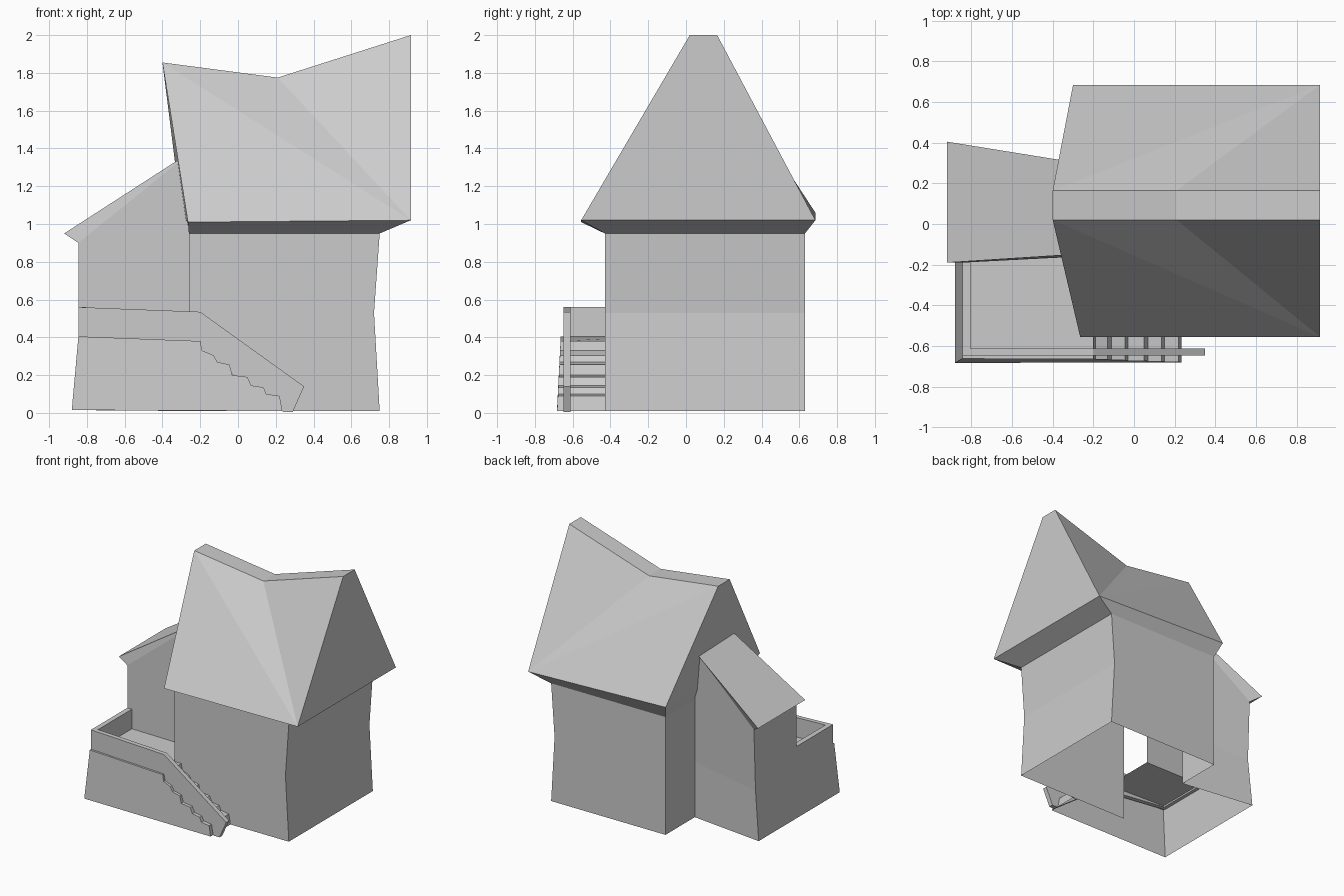
import bpy, bmesh


def make(name, verts, faces):
    """Flat-shaded mesh from a handful of points, normals made consistent."""
    mesh = bpy.data.meshes.new(name)
    mesh.from_pydata(verts, [], faces)
    bm = bmesh.new()
    bm.from_mesh(mesh)
    bmesh.ops.recalc_face_normals(bm, faces=bm.faces)
    bm.to_mesh(mesh)
    bm.free()
    obj = bpy.data.objects.new(name, mesh)
    bpy.context.collection.objects.link(obj)
    return obj


def slab(name, profile, y0, y1):
    """Closed XZ outline extruded along y."""
    n = len(profile)
    verts = [(x, y, z) for y in (y0, y1) for x, z in profile]
    faces = [tuple(range(n)), tuple(range(2 * n - 1, n - 1, -1))]
    faces += [(i, i + n, (i + 1) % n + n, (i + 1) % n) for i in range(n)]
    return make(name, verts, faces)


# Main house walls: open below, pinched on the right, left side open to annex and deck
WALL = [(-0.26, -0.43), (0.75, -0.43), (0.75, 0.63), (-0.26, 0.63), (-0.26, 0.26)]
verts = []
for z, right in ((0.01, 0.75), (0.53, 0.72), (0.95, 0.75)):
    verts += [(right if x > 0 else x, y, z) for x, y in WALL]
faces = [(r + i, r + i + 1, r + i + 6, r + i + 5) for r in (0, 5) for i in range(4)]
make("house_walls", verts, faces)

# Main roof: flared eave, slanted left gable, sagging flat-topped ridge
verts = [(x, y, 0.95) for x, y in WALL[:4]]
verts += [(-0.265, -0.555, 1.01), (0.915, -0.555, 1.02),
          (0.915, 0.685, 1.02), (-0.30, 0.685, 1.06)]
for y in (0.02, 0.165):
    verts += [(-0.40, y, 1.855), (0.21, y, 1.775), (0.915, y, 2.0)]
faces = [(i, (i + 1) % 4, (i + 1) % 4 + 4, i + 4) for i in range(4)]
faces += [(5, 8, 4), (5, 9, 8), (5, 10, 9),
          (6, 7, 11), (6, 11, 12), (6, 12, 13),
          (8, 9, 12, 11), (9, 10, 13, 12),
          (5, 6, 13, 10), (4, 8, 11, 7)]
make("main_roof", verts, faces)

# Annex walls: back, left and the front above the deck
verts = [
    (-0.26, 0.26, 0.01), (-0.88, 0.34, 0.015), (-0.88, -0.19, 0.015),
    (-0.26, 0.26, 0.45), (-0.845, 0.33, 0.405), (-0.845, -0.19, 0.405), (-0.26, -0.16, 0.38),
    (-0.30, 0.29, 1.34), (-0.845, 0.35, 0.90), (-0.845, -0.19, 0.90), (-0.30, -0.16, 1.34),
    (-0.26, 0.26, 1.0), (-0.26, -0.16, 1.0)]
make("annex_walls", verts, [
    (0, 1, 4, 3), (1, 2, 5, 4), (3, 4, 8, 7, 11), (4, 5, 9, 8), (5, 6, 12, 10, 9)])

# Annex lean-to roof, wedge between wall tops and overhanging sheet
verts = [(-0.845, -0.19, 0.90), (-0.30, -0.16, 1.34), (-0.30, 0.29, 1.34), (-0.845, 0.35, 0.90),
         (-0.92, -0.19, 0.95), (-0.30, -0.15, 1.35), (-0.30, 0.305, 1.35), (-0.92, 0.405, 0.95)]
make("annex_roof", verts, [(4, 5, 6, 7), (0, 1, 5, 4), (2, 3, 7, 6), (3, 0, 4, 7)])

# Deck shell: front with stepped outline, treads, left wall and floor
steps = [(-0.20, 0.38), (-0.19, 0.33), (-0.13, 0.305), (-0.11, 0.27), (-0.045, 0.255),
         (-0.03, 0.20), (0.05, 0.19), (0.07, 0.145), (0.135, 0.135), (0.15, 0.10),
         (0.22, 0.09), (0.235, 0.01)]
n = len(steps)


def front_y(z):
    return -0.683 + 0.05 * z


verts = [(x, front_y(z), z) for x, z in steps]
verts += [(x, -0.43, z) for x, z in steps]
k = 2 * n
verts += [(-0.88, front_y(0), 0.015), (-0.845, front_y(0.4), 0.405),
          (-0.88, -0.19, 0.015), (-0.845, -0.19, 0.405),
          (-0.26, -0.16, 0.38), (-0.26, -0.43, 0.38)]
faces = [(i, i + 1, i + 1 + n, i + n) for i in range(n - 1)]
faces += [(k, *range(n - 1, -1, -1), k + 1),
          (k, k + 1, k + 3, k + 2),
          (k + 1, 0, n, k + 5, k + 4, k + 3)]
make("deck_and_stairs", verts, faces)

# Parapets: front one runs down beside the stairs, left one closes the deck
slab("front_parapet", [(-0.845, 0.40), (-0.845, 0.56), (-0.20, 0.535), (0.35, 0.14),
                       (0.29, 0.005), (0.24, 0.005), (-0.20, 0.33)], -0.648, -0.612)
slab("left_parapet", [(-0.845, 0.40), (-0.845, 0.56), (-0.805, 0.56), (-0.805, 0.39)],
     -0.612, -0.19)
